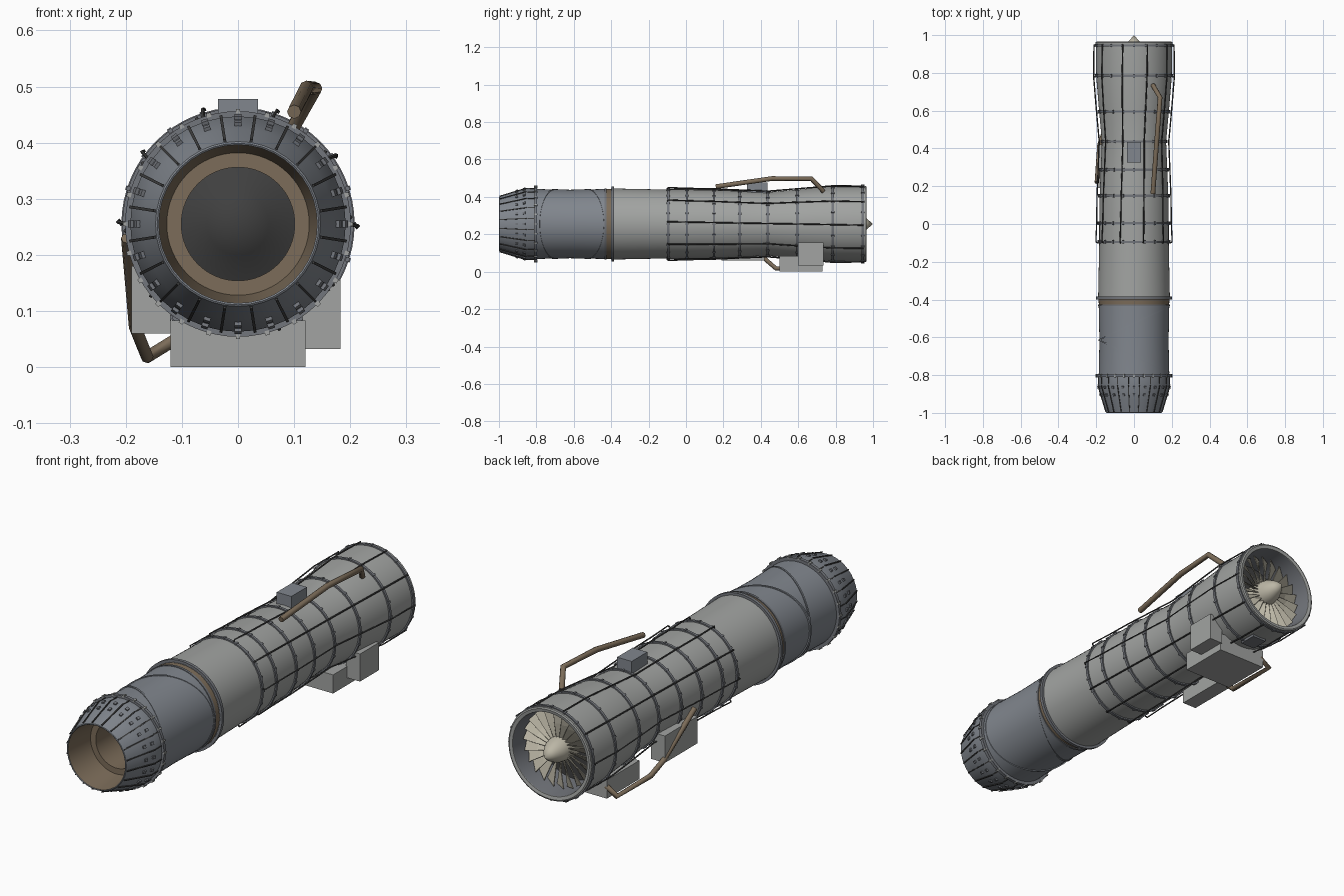
import bpy, bmesh, math
from mathutils import Matrix, Vector

if "Cube" in bpy.data.objects:
    bpy.data.objects.remove(bpy.data.objects["Cube"])

CZ = 0.255  # height of the engine axis


def mat(name, r, g, b):
    m = bpy.data.materials.new(name)
    m.diffuse_color = (r, g, b, 1)
    m.use_nodes = True
    m.node_tree.nodes["Principled BSDF"].inputs["Base Color"].default_value = m.diffuse_color
    return m


CASE = mat("case_grey", 0.36, 0.37, 0.36)
STEEL = mat("blue_steel", 0.22, 0.24, 0.27)
RING = mat("ring_grey", 0.17, 0.18, 0.2)
DARK = mat("dark", 0.05, 0.05, 0.05)
BROWN = mat("heat_brown", 0.2, 0.15, 0.1)
FAN = mat("fan_metal", 0.5, 0.47, 0.38)


def finish(name, bm, m, smooth=True):
    bmesh.ops.recalc_face_normals(bm, faces=bm.faces)
    me = bpy.data.meshes.new(name)
    bm.to_mesh(me)
    bm.free()
    ob = bpy.data.objects.new(name, me)
    bpy.context.collection.objects.link(ob)
    if m:
        me.materials.append(m)
    bpy.ops.object.select_all(action='DESELECT')
    ob.select_set(True)
    bpy.context.view_layer.objects.active = ob
    if smooth:
        bpy.ops.object.shade_smooth_by_angle(angle=math.radians(30))
    return ob


def revolve(name, profile, m, segs=64, closed=False, tilt=0.0, mid=0.0):
    """Spin (y, r) points about the engine axis; tilt shears the ring along x."""
    bm = bmesh.new()
    pts = profile + profile[:1] if closed else profile
    vs = [bm.verts.new((r, y, CZ)) for y, r in pts]
    es = [bm.edges.new(p) for p in zip(vs, vs[1:])]
    bmesh.ops.spin(bm, geom=vs + es, cent=(0, 0, CZ), axis=(0, 1, 0),
                   angle=2 * math.pi, steps=segs)
    bmesh.ops.remove_doubles(bm, verts=bm.verts, dist=1e-5)
    for v in bm.verts:
        v.co.y += tilt * v.co.x + mid
    return finish(name, bm, m)


def ring(name, y, r, w, m, depth=0.015, **kw):
    return revolve(name, [(y - w / 2, r - depth), (y - w / 2, r), (y + w / 2, r),
                          (y + w / 2, r - depth)], m, closed=True, **kw)


def box(name, lo, hi, m):
    bm = bmesh.new()
    lo, hi = Vector(lo), Vector(hi)
    bmesh.ops.create_cube(bm, size=1, matrix=Matrix.Translation((lo + hi) / 2)
                          @ Matrix.Diagonal((*(hi - lo), 1)))
    return finish(name, bm, m, False)


def studs(name, rows, n, size, m, pitch=0.0, phase=0.0):
    """Rings of small blocks; rows are (y, r), size is (tangent, axial, radial)."""
    bm = bmesh.new()
    for y, r in rows:
        for i in range(n):
            a = 2 * math.pi * (i + phase) / n
            M = (Matrix.Translation((0, 0, CZ)) @ Matrix.Rotation(a, 4, 'Y')
                 @ Matrix.Translation((0, y, r)) @ Matrix.Rotation(pitch, 4, 'X')
                 @ Matrix.Diagonal((*size, 1)))
            bmesh.ops.create_cube(bm, size=1, matrix=M)
    return finish(name, bm, m, False)


def pipe(name, paths, radius, m, res=2):
    cu = bpy.data.curves.new(name, 'CURVE')
    cu.dimensions = '3D'
    cu.bevel_depth, cu.bevel_resolution, cu.use_fill_caps = radius, res, True
    for pts in paths:
        s = cu.splines.new('POLY')
        s.points.add(len(pts) - 1)
        for p, c in zip(s.points, pts):
            p.co = (*c, 1)
    cu.materials.append(m)
    ob = bpy.data.objects.new(name, cu)
    bpy.context.collection.objects.link(ob)
    bpy.ops.object.select_all(action='DESELECT')
    ob.select_set(True)
    bpy.context.view_layer.objects.active = ob
    bpy.ops.object.convert(target='MESH')


# main casing with waist
HULL = [(-0.40, 0.19), (-0.1, 0.184), (0.0, 0.184), (0.14, 0.182), (0.287, 0.176), (0.437, 0.17),
        (0.6, 0.185), (0.78, 0.2), (0.96, 0.202)]
revolve("casing", HULL, CASE)
revolve("inlet_lip", [(0.94, 0.202), (0.962, 0.204), (0.965, 0.198), (0.962, 0.184), (0.94, 0.182)],
        CASE, closed=True)
revolve("inlet_duct", [(0.96, 0.183), (0.9, 0.178), (0.78, 0.175)], RING)
revolve("fan_back_plate", [(0.79, 0.178), (0.79, 0.0)], DARK)


def hull_r(y):
    for (y0, r0), (y1, r1) in zip(HULL, HULL[1:]):
        if y <= y1:
            return r0 + (r1 - r0) * (y - y0) / (y1 - y0)
    return HULL[-1][1]


# flange rings with bolts
ys = [-0.095, 0.005, 0.15, 0.287, 0.437, 0.595, 0.785, 0.945]
for i, y in enumerate(ys):
    ring(f"casing_ring_{i}", y, hull_r(y) + 0.006, 0.012, RING)
studs("ring_bolts", [(y, hull_r(y) + 0.005) for y in ys], 20, (0.008, 0.018, 0.007), RING)

# thin lines running along the casing
lines = []
for k in range(10):
    pts = []
    stations = [(-0.1, 0.008), (-0.095, 0.018)] + [(y, 0.014) for y in ys[1:-1]] + [(0.95, 0.01)]
    for y, off in stations:
        a = math.radians(2 + 36 * k - 5 * (y - 0.2))
        r = hull_r(y) + off
        pts.append((r * math.cos(a), y, CZ + r * math.sin(a)))
    lines.append(pts)
pipe("casing_lines", lines, 0.0035, DARK, 0)

# fan and spinner
revolve("spinner", [(1.0, 0.0), (0.965, 0.03), (0.93, 0.049), (0.88, 0.057), (0.79, 0.057)], FAN, 32)
bm = bmesh.new()
N = 22
for i in range(N):
    rows = []
    R = Matrix.Translation((0, 0, CZ)) @ Matrix.Rotation(2 * math.pi * i / N, 4, 'Y')
    for r, half, tw in ((0.05, 0.02, 0.5), (0.11, 0.026, 0.8), (0.172, 0.031, 1.05)):
        d = Vector((math.sin(tw), math.cos(tw), 0)) * half
        n = Vector((d.y, -d.x, 0)).normalized() * 0.0015
        c = Vector((0, 0.885, r))
        rows.append([bm.verts.new(R @ (c + q)) for q in (d + n, n - d, -d - n, d - n)])
    for lo, hi in zip(rows, rows[1:]):
        for j in range(4):
            bm.faces.new((lo[j], lo[j - 1], hi[j - 1], hi[j]))
    bm.faces.new(rows[0])
    bm.faces.new(rows[-1])
finish("fan_blades", bm, FAN, False)

# swivelling tail duct with tilted seams
ring("duct_front_flange", -0.392, 0.201, 0.014, RING)
revolve("duct_joint", [(-0.43, 0.183), (-0.43, 0.186), (-0.39, 0.188)], BROWN)
revolve("tail_duct", [(-0.81, 0.187), (-0.62, 0.183), (-0.425, 0.187), (-0.425, 0.17)], STEEL)
for nm, mid, t in (("front", -0.525, 0.48), ("rear", -0.7, -0.46)):
    ring(f"duct_seam_{nm}", 0, 0.188, 0.008, STEEL, tilt=t, mid=mid)
ring("duct_edge_ring", -0.43, 0.19, 0.01, RING)
ring("nozzle_flange", -0.803, 0.201, 0.014, RING)

# nozzle shell, petal strips and studs
revolve("nozzle", [(-0.80, 0.19), (-0.85, 0.192), (-0.93, 0.17), (-0.998, 0.147), (-1.0, 0.144),
                   (-0.998, 0.141)], STEEL, 40)
slope = math.atan2(0.046, 0.15)
studs("petal_seams", [(-0.925, 0.1725)], 20, (0.005, 0.148, 0.004), DARK, slope, 0.5)
studs("nozzle_front_seams", [(-0.828, 0.192)], 20, (0.005, 0.04, 0.003), DARK, 0, 0.5)
studs("nozzle_studs", [(-0.865, 0.19), (-0.905, 0.179)], 20, (0.012, 0.014, 0.008), RING, slope)
studs("flange_studs", [(-0.803, 0.201)], 24, (0.008, 0.018, 0.008), CASE)

# nozzle inside: liner, step and dark plug
revolve("nozzle_liner", [(-0.999, 0.143), (-0.86, 0.127), (-0.86, 0.101), (-0.7, 0.101)], BROWN)
revolve("exhaust_plug", [(-0.7, 0.102), (-0.72, 0.055), (-0.76, 0.0)], DARK, 48)

# accessory boxes
box("gearbox", (-0.12, 0.5, 0.0), (0.12, 0.73, 0.083), CASE)
box("right_accessory", (0.115, 0.6, 0.032), (0.183, 0.735, 0.155), CASE)
box("left_accessory", (-0.19, 0.19, 0.06), (-0.12, 0.42, 0.18), CASE)
box("top_box", (-0.036, 0.325, 0.41), (0.036, 0.435, 0.478), STEEL)
box("bottom_panel", (-0.035, 0.77, 0.046), (0.035, 0.85, 0.07), RING)

# large brown pipes
pipe("top_pipe", [[(0.1, 0.16, 0.455), (0.122, 0.46, 0.498), (0.138, 0.67, 0.497),
                   (0.1, 0.735, 0.43)]], 0.0125, BROWN)
pipe("left_pipe", [[(-0.197, 0.22, 0.23), (-0.183, 0.42, 0.07), (-0.162, 0.48, 0.018),
                    (-0.162, 0.72, 0.018), (-0.11, 0.72, 0.05)]], 0.0115, BROWN)
